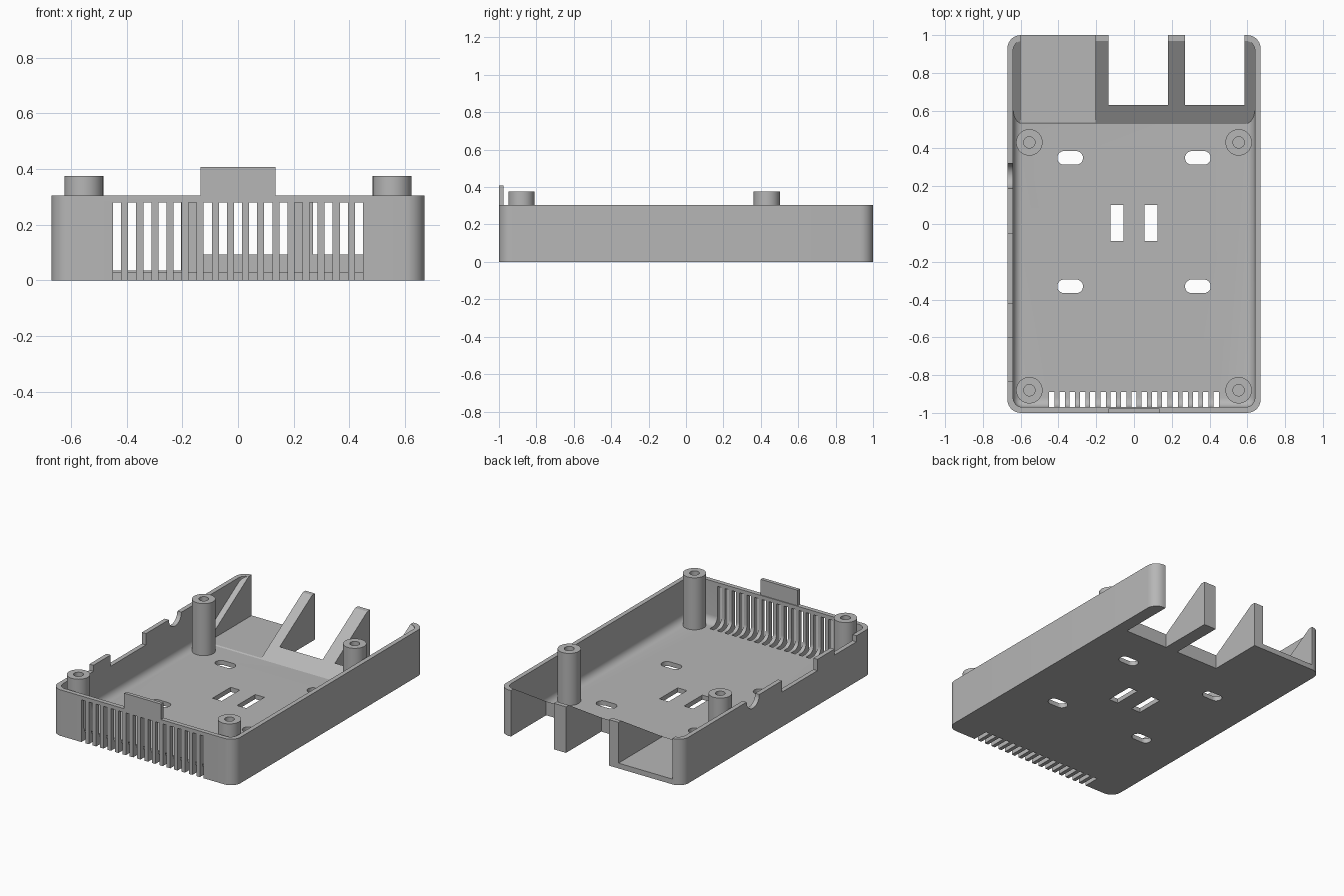
import bpy, bmesh, math
from mathutils import Matrix, Vector

cube = bpy.data.objects.get("Cube")
if cube:
    bpy.data.objects.remove(cube, do_unlink=True)

WALL, FLOOR, RIM = 0.03, 0.03, 0.305
HALF_X, HALF_Y = 0.67, 1.0

grey = bpy.data.materials.new("plain grey")
grey.use_nodes = True
grey.diffuse_color = (0.47, 0.47, 0.47, 1)
grey.node_tree.nodes["Principled BSDF"].inputs["Base Color"].default_value = (0.47, 0.47, 0.47, 1)


def box(bm, x, y, z, radius=0, bottom=False, segments=8):
    """Box from ranges; rounds the upright edges and, if asked, the bottom ones."""
    size = [b - a for a, b in (x, y, z)]
    mid = [(a + b) / 2 for a, b in (x, y, z)]
    matrix = Matrix.Translation(mid) @ Matrix.Diagonal((*size, 1))
    verts = bmesh.ops.create_cube(bm, size=1, matrix=matrix)["verts"]
    if radius:
        edges = set()
        for e in {e for v in verts for e in v.link_edges}:
            a, b = (v.co for v in e.verts)
            upright = abs(a.z - b.z) > 1e-5
            low = max(a.z, b.z) < mid[2]
            if upright or (bottom and low):
                edges.add(e)
        bmesh.ops.bevel(bm, geom=list(edges), offset=radius, segments=segments,
                        profile=0.5, affect='EDGES', clamp_overlap=False)


def make(name, bm):
    bmesh.ops.recalc_face_normals(bm, faces=bm.faces)
    mesh = bpy.data.meshes.new(name)
    bm.to_mesh(mesh)
    bm.free()
    mesh.materials.append(grey)
    ob = bpy.data.objects.new(name, mesh)
    bpy.context.collection.objects.link(ob)
    return ob


def activate(ob):
    bpy.ops.object.select_all(action='DESELECT')
    ob.select_set(True)
    bpy.context.view_layer.objects.active = ob


def cut(target, cutter):
    activate(target)
    mod = target.modifiers.new("cut", 'BOOLEAN')
    mod.operation, mod.solver, mod.object = 'DIFFERENCE', 'EXACT', cutter
    bpy.ops.object.modifier_apply(modifier=mod.name)
    bpy.data.objects.remove(cutter, do_unlink=True)


def smooth(ob):
    activate(ob)
    bpy.ops.object.shade_smooth_by_angle(angle=math.radians(30))


# Tray: rounded block
bm = bmesh.new()
box(bm, (-HALF_X, HALF_X), (-HALF_Y, HALF_Y), (0, RIM), 0.07)
tray = make("tray", bm)

# Cavity with filleted floor edge; its back is sliced to leave a sloping ramp
bm = bmesh.new()
ix, iy = HALF_X - WALL, HALF_Y - WALL
box(bm, (-ix, ix), (-iy, iy), (FLOOR, 0.5), 0.05, bottom=True)
ramp_y = 0.53
normal = Vector((0, RIM - FLOOR, -(iy - ramp_y))).normalized()
sliced = bmesh.ops.bisect_plane(bm, geom=bm.verts[:] + bm.edges[:] + bm.faces[:],
                                plane_co=(0, ramp_y, FLOOR), plane_no=normal,
                                clear_outer=True)
bmesh.ops.holes_fill(bm, edges=[e for e in bm.edges if e.is_boundary], sides=0)
cut(tray, make("cavity", bm))

# Openings
bm = bmesh.new()
box(bm, (-0.60, -0.205), (0.53, 1.1), (0.035, 0.5))            # wide rear bay
for x in ((-0.135, 0.18), (0.27, 0.585)):                      # rear bays through floor
    box(bm, x, (0.63, 1.1), (-0.1, 0.5))
for i in range(17):                                            # front vents
    x = (i - 8) * 0.0543
    box(bm, (x - 0.0145, x + 0.0145), (-1.1, -0.89), (-0.1, 0.28))
for sx in (-1, 1):                                             # floor slots
    for y in (0.35, -0.33):
        box(bm, (sx * 0.338 - 0.068, sx * 0.338 + 0.068), (y - 0.036, y + 0.036),
            (-0.1, 0.1), 0.0355)
    box(bm, (sx * 0.09 - 0.034, sx * 0.09 + 0.034), (-0.09, 0.1), (-0.1, 0.1))
for y, z in (((-0.42, -0.05), 0.23), ((-0.83, -0.60), 0.265)):  # side notches
    box(bm, (-0.8, -0.6), y, (z, 0.5))
bmesh.ops.create_cone(bm, cap_ends=True, segments=32, radius1=0.066, radius2=0.066,
                      depth=0.2, matrix=Matrix.Translation((-0.7, 0.255, RIM))
                      @ Matrix.Rotation(math.pi / 2, 4, 'Y'))   # round side notch
cut(tray, make("openings", bm))
smooth(tray)

# Front tab
bm = bmesh.new()
box(bm, (-0.135, 0.135), (-1.0, -0.976), (RIM - 0.01, 0.408))
make("front_tab", bm)

# Screw posts: lathed profile with a blind hole
profile = ((0, 0.02), (0.07, 0.02), (0.07, 0.375), (0.03, 0.375), (0.03, 0.05), (0, 0.05))
for side, sx in (("right", -1), ("left", 1)):
    for end, y in (("front", -0.88), ("back", 0.432)):
        bm = bmesh.new()
        verts = [bm.verts.new((r, 0, z)) for r, z in profile]
        edges = [bm.edges.new(pair) for pair in zip(verts, verts[1:])]
        bmesh.ops.spin(bm, geom=verts + edges, cent=(0, 0, 0), axis=(0, 0, 1),
                       angle=math.tau, steps=40, use_merge=False)
        bmesh.ops.remove_doubles(bm, verts=bm.verts, dist=1e-5)
        bmesh.ops.translate(bm, verts=bm.verts, vec=(sx * 0.554, y, 0))
        smooth(make(f"{end}_{side}_post", bm))
